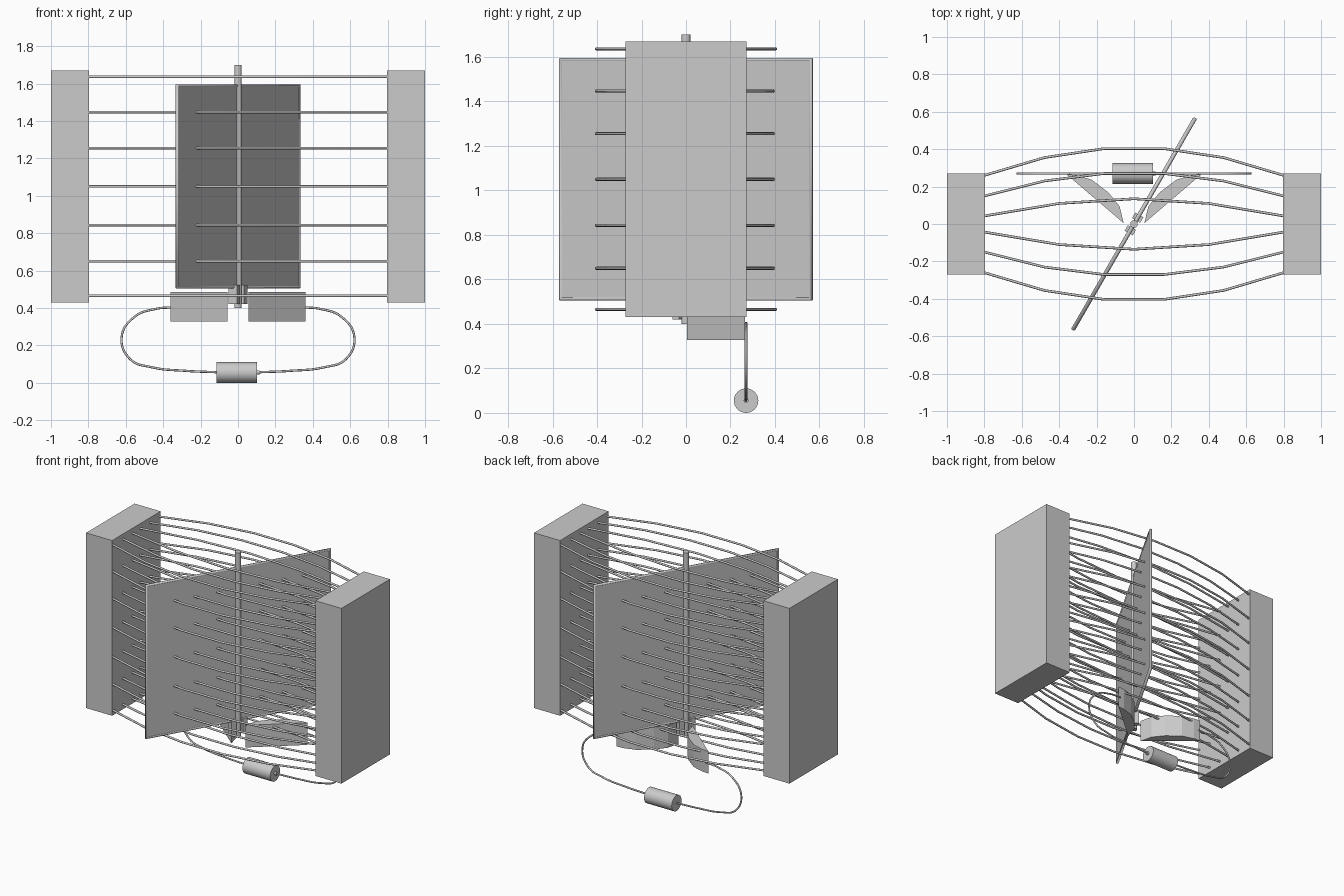
import bpy, math
from mathutils import Vector

if "Cube" in bpy.data.objects:
    bpy.data.objects.remove(bpy.data.objects["Cube"])

ANGLE = math.radians(60)  # turn of the rotor about the shaft


def finish(obj, name):
    obj.name = name
    return obj


def box(name, center, size, rot=0.0):
    bpy.ops.mesh.primitive_cube_add(size=1, location=center, rotation=(0, 0, rot))
    obj = bpy.context.object
    obj.scale = size
    bpy.ops.object.transform_apply(location=False, rotation=False, scale=True)
    return finish(obj, name)


def cylinder(name, center, radius, depth, rot=(0, 0, 0), sides=32):
    bpy.ops.mesh.primitive_cylinder_add(vertices=sides, radius=radius, depth=depth,
                                        location=center, rotation=rot)
    bpy.ops.object.shade_smooth_by_angle()
    return finish(bpy.context.object, name)


def tube(name, points, radius, smooth=False, cyclic=False):
    data = bpy.data.curves.new(name, 'CURVE')
    data.dimensions = '3D'
    data.bevel_depth = radius
    data.bevel_resolution = 2
    data.use_fill_caps = True
    spline = data.splines.new('BEZIER' if smooth else 'POLY')
    if smooth:
        spline.bezier_points.add(len(points) - 1)
        for bp, p in zip(spline.bezier_points, points):
            bp.co = p
            bp.handle_left_type = bp.handle_right_type = 'AUTO'
    else:
        spline.points.add(len(points) - 1)
        for sp, p in zip(spline.points, points):
            sp.co = (*p, 1)
    spline.use_cyclic_u = cyclic
    obj = bpy.data.objects.new(name, data)
    bpy.context.collection.objects.link(obj)
    return obj


def prism(name, outline, z0, z1):
    n = len(outline)
    verts = [(x, y, z) for z in (z0, z1) for x, y in outline]
    faces = [tuple(range(n))[::-1], tuple(range(n, 2 * n))]
    faces += [(i, (i + 1) % n, n + (i + 1) % n, n + i) for i in range(n)]
    me = bpy.data.meshes.new(name)
    me.from_pydata(verts, [], faces)
    obj = bpy.data.objects.new(name, me)
    bpy.context.collection.objects.link(obj)
    return obj


# Magnet poles
for side, s in (("left", -1), ("right", 1)):
    box(f"magnet_{side}", (s * 0.898, 0, 1.05), (0.204, 0.542, 1.24))

# Field lines bowing between the poles
half_lines = [
    [(0.8, 0.26), (0.48, 0.355), (0.16, 0.403)],
    [(0.8, 0.15), (0.48, 0.23), (0.16, 0.27)],
    [(0.8, 0.043), (0.4, 0.11), (0, 0.135)],
]
for z in (0.465, 0.65, 0.843, 1.05, 1.255, 1.447, 1.636):
    for half in half_lines:
        mirrored = [(-x, y) for x, y in half]
        rest = [p for p in half[::-1] if p[0] > 0]
        for s in (-1, 1):
            tube("field_line", [(x, s * y, z) for x, y in mirrored + rest], 0.007)

# Rotor: shaft, thin panel and wire frame round it
cylinder("shaft", (0, 0, 1.05), 0.02, 1.30)
box("coil_panel", (0, 0, 1.05), (1.30, 0.012, 1.08), ANGLE)
d = Vector((math.cos(ANGLE), math.sin(ANGLE), 0))
corners = [d * s * 0.648 + Vector((0, 0, z))
           for s, z in ((-1, 0.512), (1, 0.512), (1, 1.588), (-1, 1.588))]
tube("coil_frame", corners, 0.011, cyclic=True)

# Commutator blocks on either side of the shaft
for s in (-1, 1):
    p = d * s * 0.039
    box("commutator_block", (p.x, p.y, 0.472), (0.034, 0.05, 0.104), ANGLE)

# Curved contact brushes
arc = [(0.055, 0.004), (0.36, 0.265), (0.31, 0.262), (0.225, 0.236),
       (0.135, 0.167), (0.077, 0.094)]
prism("brush_right", arc, 0.328, 0.485)
prism("brush_left", [(-x, y) for x, y in arc[::-1]], 0.328, 0.485)

# Circuit wires and the load
path = [(0.345, 0.404), (0.44, 0.395), (0.55, 0.355), (0.622, 0.245),
        (0.575, 0.125), (0.46, 0.083), (0.28, 0.064), (0.10, 0.056)]
for side, s in (("left", -1), ("right", 1)):
    tube(f"wire_{side}", [(s * x, 0.27, z) for x, z in path], 0.006, smooth=True)
    cylinder("load_terminal", (s * 0.106, 0.27, 0.056), 0.011, 0.02,
             (0, math.pi / 2, 0), 16)
cylinder("load", (-0.007, 0.27, 0.055), 0.055, 0.217, (0, math.pi / 2, 0))
